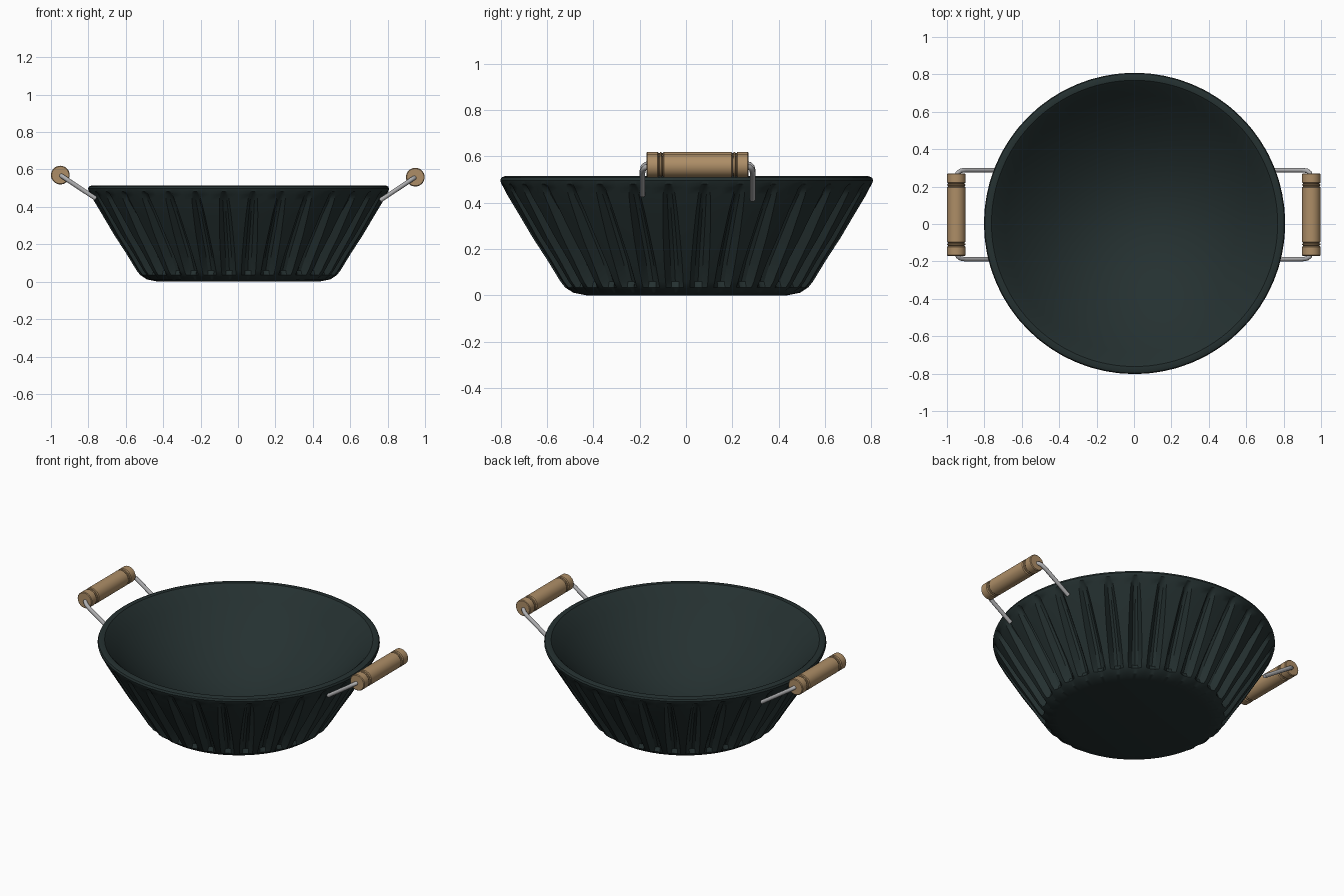
import bpy, bmesh
from math import sin, cos, pi, radians
from mathutils import Vector

cube = bpy.data.objects.get("Cube")
if cube:
    bpy.data.objects.remove(cube, do_unlink=True)


def material(name, color):
    m = bpy.data.materials.new(name)
    m.use_nodes = True
    m.diffuse_color = (*color, 1)
    m.node_tree.nodes["Principled BSDF"].inputs["Base Color"].default_value = (*color, 1)
    return m


ENAMEL = material("dark green enamel", (0.018, 0.030, 0.030))
WOOD = material("turned wood", (0.42, 0.27, 0.135))
GROOVE = material("dark wood groove", (0.17, 0.105, 0.05))
STEEL = material("steel wire", (0.42, 0.42, 0.43))


def finish(name, bm, mats, angle):
    bmesh.ops.recalc_face_normals(bm, faces=bm.faces)
    me = bpy.data.meshes.new(name)
    bm.to_mesh(me)
    bm.free()
    for m in mats:
        me.materials.append(m)
    ob = bpy.data.objects.new(name, me)
    bpy.context.collection.objects.link(ob)
    bpy.ops.object.select_all(action='DESELECT')
    ob.select_set(True)
    bpy.context.view_layer.objects.active = ob
    bpy.ops.object.shade_smooth_by_angle(angle=radians(angle))
    return ob


def loft(bm, rings, caps=True):
    """Bridge closed rings of points; returns the faces of each band."""
    rows = [[bm.verts.new(p) for p in ring] for ring in rings]
    n = len(rows[0])
    bands = []
    for a, b in zip(rows, rows[1:]):
        bands.append([bm.faces.new((a[i], a[(i + 1) % n], b[(i + 1) % n], b[i]))
                      for i in range(n)])
    if caps:
        bm.faces.new(rows[0])
        bm.faces.new(rows[-1])
    return bands


# Fluted bowl: grooves start narrow under the rim and widen towards the foot
PLEATS = 32
PITCH = 2 * pi / PLEATS
CX = CY = 0.003


def bowl_ring(r, z, width=0.25, depth=0.0):
    pts = []
    for k in range(PLEATS):
        mid = -pi / 2 + (k + 0.5) * PITCH
        for off, d in ((-0.5, 0), (-width, 0), (-width * 0.45, 0.85), (0, 1),
                       (width * 0.45, 0.85), (width, 0)):
            a, rr = mid + off * PITCH, r - depth * d
            pts.append((CX + rr * cos(a), CY + rr * sin(a), z))
    return pts


outer = [(0.43, 0, .36, 0), (0.49, 0.012, .36, 0), (0.525, 0.035, .36, .012),
         (0.545, 0.06, .36, .045), (0.60, 0.15, .33, .055), (0.665, 0.25, .28, .055),
         (0.73, 0.36, .22, .045), (0.775, 0.435, .17, .03), (0.79, 0.465, .14, .018),
         (0.80, 0.482, .12, 0), (0.805, 0.497, .12, 0), (0.80, 0.509, .15, 0),
         (0.785, 0.515, .2, 0), (0.765, 0.513, .25, 0), (0.75, 0.50, .25, 0)]
rings = [bowl_ring(*p) for p in outer]
for i in range(1, 13):
    t = 1 - i / 12.5
    rings.append(bowl_ring(0.75 * t, 0.08 + 0.42 * t * t))
bm = bmesh.new()
loft(bm, rings)
finish("fluted_bowl", bm, [ENAMEL], 32)


# Turned wooden grips along y
grip_profile = [(-.170, .046), (-.166, .050), (-.122, .050), (-.118, .044), (-.114, .044),
                (-.112, .049), (-.106, .049), (-.104, .044), (-.100, .044), (-.096, .050),
                (.196, .050), (.200, .044), (.204, .044), (.206, .049), (.212, .049),
                (.214, .044), (.218, .044), (.222, .050), (.266, .050), (.270, .046)]


def grip(name, x, z):
    bm = bmesh.new()
    n = 32
    bands = loft(bm, [[(x + r * cos(2 * pi * i / n), y, z + r * sin(2 * pi * i / n))
                       for i in range(n)] for y, r in grip_profile])
    for band, a, b in zip(bands, grip_profile, grip_profile[1:]):
        if max(a[1], b[1]) < 0.046:
            for f in band:
                f.material_index = 1
    finish(name, bm, [WOOD, GROOVE], 35)


# Bent wire arms between the bowl wall and the grip ends
def arm(name, points, radius=0.012, n=12):
    pts = [Vector(p) for p in points]
    rings = []
    for i, p in enumerate(pts):
        d = (pts[min(i + 1, len(pts) - 1)] - pts[max(i - 1, 0)]).normalized()
        u = d.cross(Vector((0.3, 0.2, 1))).normalized()
        v = d.cross(u)
        rings.append([p + radius * (u * cos(2 * pi * k / n) + v * sin(2 * pi * k / n))
                      for k in range(n)])
    bm = bmesh.new()
    loft(bm, rings)
    finish(name, bm, [STEEL], 50)


for side, sx, gx, gz in (("left", 1, 0.948, 0.559), ("right", -1, 0.950, 0.570)):
    grip(side + "_grip", sx * gx, gz)
    for end, s, y_end, x_in in (("back", 1, 0.27, 0.73), ("front", -1, -0.17, 0.76)):
        y = y_end + s * 0.018
        x_out = gx - 0.045
        path = [(x_in, y, gz - 0.03 - 0.66 * (x_out - x_in)), (x_out, y, gz - 0.03),
                (gx - 0.022, y - s * 0.004, gz - 0.014), (gx - 0.008, y - s * 0.014, gz - 0.005),
                (gx, y_end - s * 0.02, gz)]
        arm(f"{side}_{end}_arm", [(sx * px, py, pz) for px, py, pz in path])
